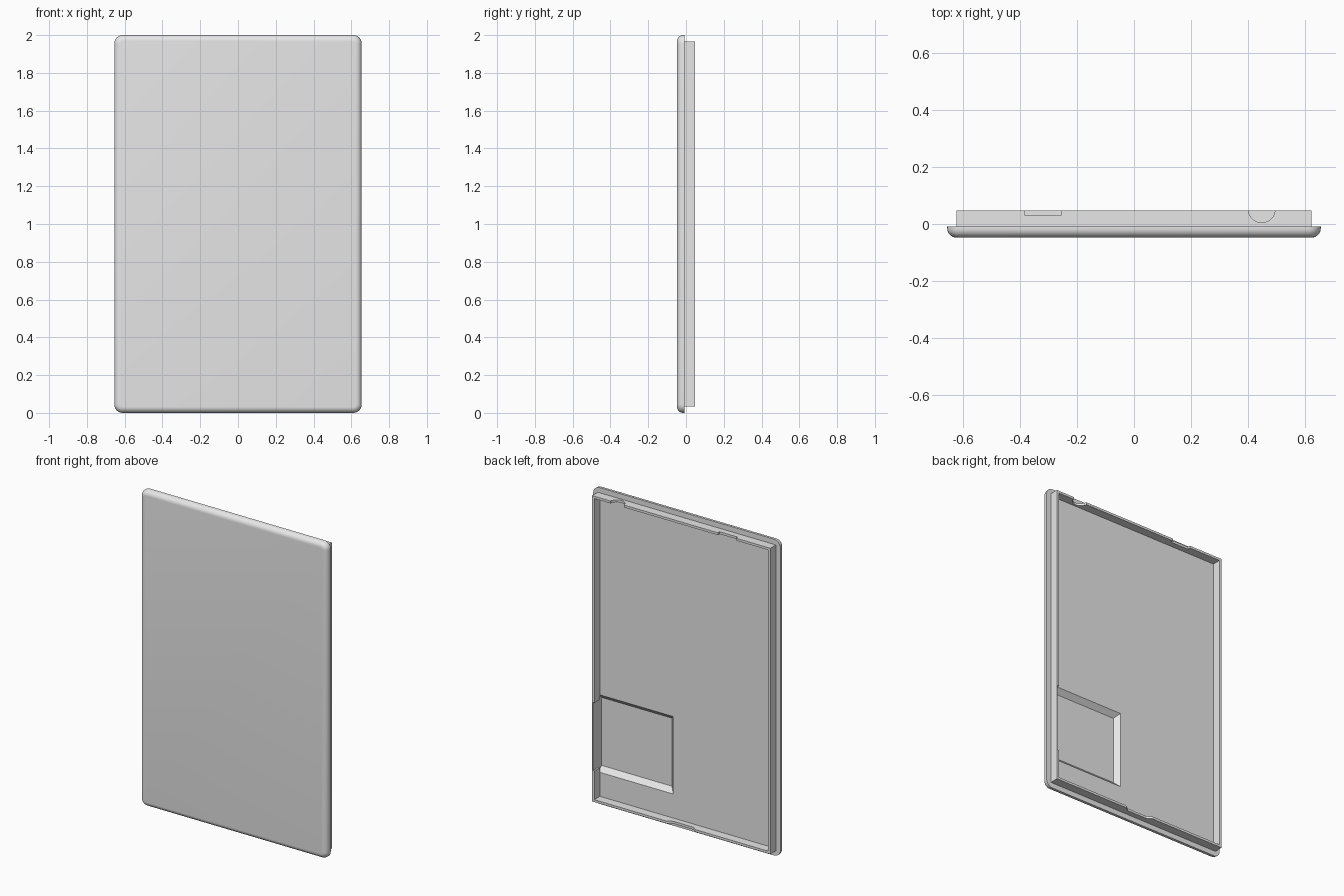
import bpy, bmesh, math

cube = bpy.data.objects.get("Cube")
if cube:
    bpy.data.objects.remove(cube, do_unlink=True)

FRONT, SEAM, BACK = -0.0475, -0.008, 0.0475   # depth levels
POCKET = SEAM - 0.03

grey = bpy.data.materials.new("light_grey")
grey.use_nodes = True
grey.diffuse_color = (0.8, 0.8, 0.8, 1)
grey.node_tree.nodes["Principled BSDF"].inputs["Base Color"].default_value = (0.8, 0.8, 0.8, 1)


def add_object(name, bm):
    bmesh.ops.recalc_face_normals(bm, faces=bm.faces)
    mesh = bpy.data.meshes.new(name)
    bm.to_mesh(mesh)
    bm.free()
    mesh.materials.append(grey)
    obj = bpy.data.objects.new(name, mesh)
    bpy.context.collection.objects.link(obj)
    return obj


def loft(name, ring_a, ring_b):
    """Closed solid between two matching rings of points."""
    bm = bmesh.new()
    a = [bm.verts.new(p) for p in ring_a]
    b = [bm.verts.new(p) for p in ring_b]
    bm.faces.new(a)
    bm.faces.new(b)
    for i in range(len(a)):
        j = (i + 1) % len(a)
        bm.faces.new((a[i], a[j], b[j], b[i]))
    return add_object(name, bm)


def rect(x0, x1, z0, z1, y):
    return [(x0, y, z0), (x1, y, z0), (x1, y, z1), (x0, y, z1)]


def box(name, x0, x1, y0, y1, z0, z1):
    return loft(name, rect(x0, x1, z0, z1, y0), rect(x0, x1, z0, z1, y1))


def prism_z(name, outline, z0, z1):
    return loft(name, [(x, y, z0) for x, y in outline], [(x, y, z1) for x, y in outline])


def cut(target, cutter):
    cutter.hide_render = True
    mod = target.modifiers.new("cut", 'BOOLEAN')
    mod.operation = 'DIFFERENCE'
    mod.solver = 'EXACT'
    mod.object = cutter
    bpy.ops.object.select_all(action='DESELECT')
    bpy.context.view_layer.objects.active = target
    target.select_set(True)
    bpy.ops.object.modifier_apply(modifier=mod.name)
    bpy.data.objects.remove(cutter, do_unlink=True)


# Cover panel: rounded corners, then a rounded front edge
panel = box("cover_panel", -0.655, 0.655, FRONT, SEAM, 0, 2)
bm = bmesh.new()
bm.from_mesh(panel.data)
corners = [e for e in bm.edges if abs(e.verts[0].co.y - e.verts[1].co.y) > 0.01]
bmesh.ops.bevel(bm, geom=corners, offset=0.045, segments=8, profile=0.5, affect='EDGES')
front_loop = [e for e in bm.edges if all(v.co.y < FRONT + 0.001 for v in e.verts)]
bmesh.ops.bevel(bm, geom=front_loop, offset=0.032, segments=8, profile=0.5, affect='EDGES')
bm.to_mesh(panel.data)
bm.free()

# Sloped pocket in the inner face of the panel
e = 0.01
cut(panel, loft("pocket_cutter",
                rect(0.095 - e, 0.618, 0.20 - e, 0.69 + e, SEAM + e),
                rect(0.125, 0.618, 0.23, 0.66, POCKET)))

# Raised rim around the inner face
rim = box("inner_rim", -0.623, 0.623, SEAM, BACK, 0.033, 1.967)
cut(rim, box("rim_opening", -0.608, 0.608, -0.1, 0.1, 0.048, 1.952))

# Thinned rim wall beside the pocket
cut(rim, box("wall_relief", 0.55, 0.618, -0.1, 0.1, 0.23, 0.66))

# Port notches: slot and round on top, shallow tapered one below
cut(rim, box("slot_notch", -0.383, -0.256, BACK - 0.018, 0.1, 1.9, 2.1))
arc = [(0.448 + 0.047 * math.cos(t), 0.052 + 0.047 * math.sin(t))
       for t in (i * math.tau / 32 for i in range(32))]
cut(rim, prism_z("round_notch", arc, 1.9, 2.1))
taper = [(-0.13, BACK + 0.02), (-0.07, BACK - 0.02), (0.07, BACK - 0.02), (0.13, BACK + 0.02)]
cut(rim, prism_z("bottom_notch", taper, -0.1, 0.1))

# Smooth shading with crisp edges
for obj in (panel, rim):
    bpy.ops.object.select_all(action='DESELECT')
    bpy.context.view_layer.objects.active = obj
    obj.select_set(True)
    bpy.ops.object.shade_smooth_by_angle(angle=math.radians(30))
